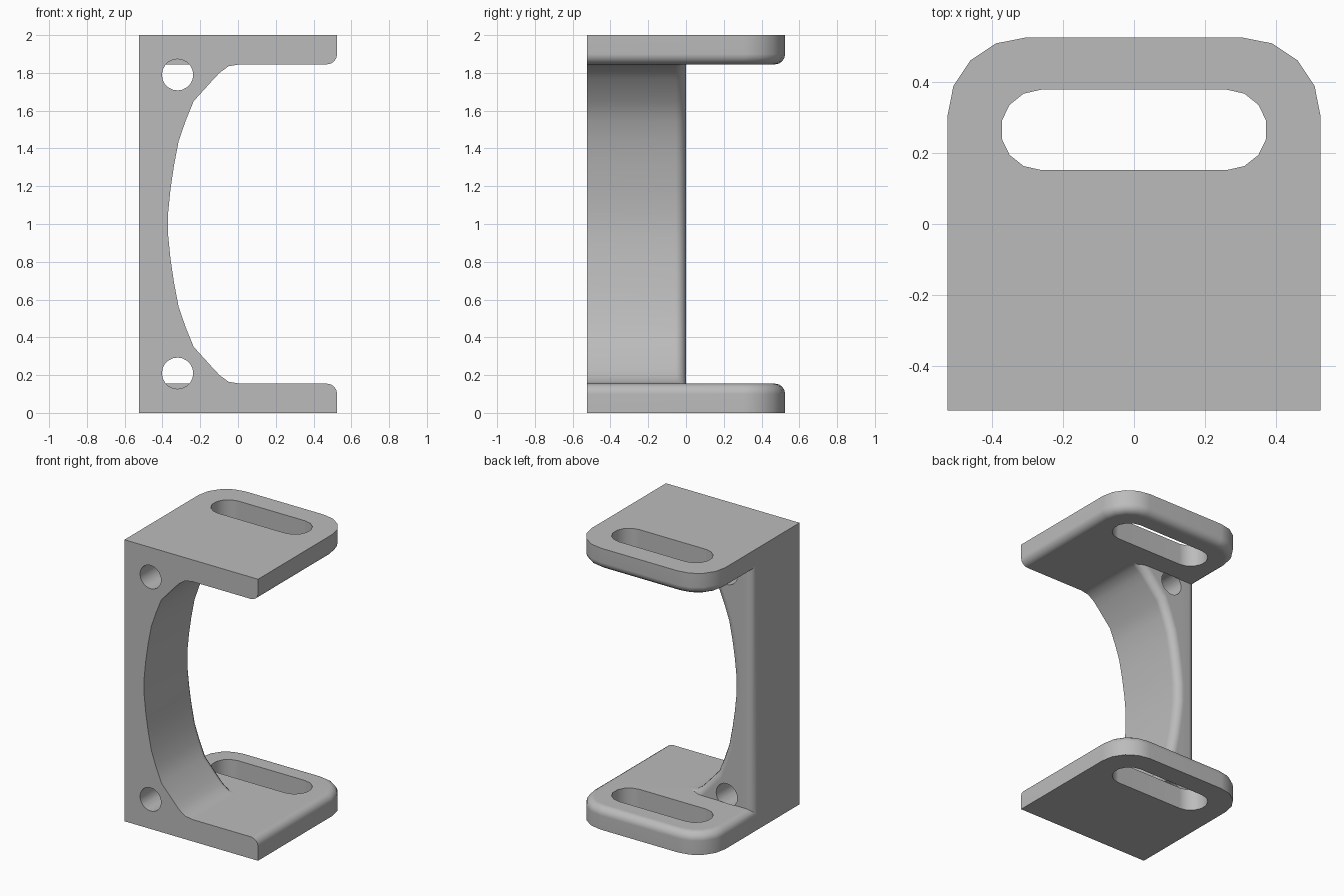
import bpy, bmesh, math

cube = bpy.data.objects.get("Cube")
if cube:
    bpy.data.objects.remove(cube, do_unlink=True)

HALF, THICK, FILLET = 0.525, 0.155, 0.055

grey = bpy.data.materials.new("plain grey")
grey.use_nodes = True
grey.diffuse_color = (0.5, 0.5, 0.5, 1)
grey.node_tree.nodes["Principled BSDF"].inputs["Base Color"].default_value = (0.5, 0.5, 0.5, 1)


def arc(cx, cy, r, start, end, steps):
    """Points along a circular arc, angles in degrees."""
    angles = [math.radians(start + (end - start) * i / steps) for i in range(steps + 1)]
    return [(cx + r * math.cos(a), cy + r * math.sin(a)) for a in angles]


def prism(name, outline, place, low, high, round_edge=None):
    """Extrude an outline between two levels, then fillet the chosen edges."""
    bm = bmesh.new()
    rings = [[bm.verts.new(place(a, b, h)) for a, b in outline] for h in (low, high)]
    n = len(outline)
    for ring in rings:
        bm.faces.new(ring)
    for i in range(n):
        j = (i + 1) % n
        bm.faces.new((rings[0][i], rings[0][j], rings[1][j], rings[1][i]))
    bmesh.ops.recalc_face_normals(bm, faces=bm.faces)
    if round_edge:
        edges = [e for e in bm.edges if round_edge(e.verts[0].co, e.verts[1].co)]
        bmesh.ops.bevel(bm, geom=edges, offset=FILLET, segments=4, profile=0.5,
                        affect='EDGES', clamp_overlap=False)
        bmesh.ops.recalc_face_normals(bm, faces=bm.faces)
    mesh = bpy.data.meshes.new(name)
    bm.to_mesh(mesh)
    bm.free()
    mesh.materials.append(grey)
    obj = bpy.data.objects.new(name, mesh)
    bpy.context.collection.objects.link(obj)
    return obj


def combine(target, other, operation):
    """Boolean a helper part into the target and discard the helper."""
    other.hide_render = True
    mod = target.modifiers.new(operation.lower(), 'BOOLEAN')
    mod.operation, mod.solver, mod.object = operation, 'EXACT', other
    bpy.context.view_layer.objects.active = target
    bpy.ops.object.modifier_apply(modifier=mod.name)
    bpy.data.objects.remove(other, do_unlink=True)


def flat(a, b, h):
    return (a, b, h)


def upright(a, b, h):
    return (a, h, b)


def near(a, b):
    return abs(a - b) < 1e-4


# Side wall with a curved inner face
half_curve = [(0.01, 1.845), (-0.05, 1.835), (-0.098, 1.80), (-0.13, 1.766),
              (-0.235, 1.65), (-0.278, 1.544), (-0.314, 1.44), (-0.339, 1.31),
              (-0.358, 1.18), (-0.37, 1.06)]
curve = half_curve + [(x, 2 - z) for x, z in reversed(half_curve)]
wall_outline = [(-HALF, 1.92), (0.01, 1.92)] + curve + [(0.01, 0.08), (-HALF, 0.08)]


def wall_back_edge(p, q):
    buried = near(p.z, q.z) and abs(p.z - 1) > 0.9
    lips = near(p.x, 0.01) and near(q.x, 0.01)
    return near(p.y, 0) and near(q.y, 0) and not buried and not lips


bracket = prism("bracket", wall_outline, upright, -HALF, 0, wall_back_edge)

# Top and bottom plates, rounded at the back corners and inner rim
r = 0.22
plate_outline = ([(-HALF, -HALF), (HALF, -HALF)]
                 + arc(HALF - r, HALF - r, r, 0, 90, 4)
                 + arc(r - HALF, HALF - r, r, 90, 180, 4))
for name, outer, inner in (("bottom_plate", 0, THICK), ("top_plate", 2, 2 - THICK)):
    def inner_rim(p, q):
        front = near(p.y, -HALF) and near(q.y, -HALF)
        return near(p.z, inner) and near(q.z, inner) and not front
    combine(bracket, prism(name, plate_outline, flat, outer, inner, inner_rim), 'UNION')

# Adjustment slot through both plates
slot = arc(0.262, 0.265, 0.113, -90, 90, 7) + arc(-0.262, 0.265, 0.113, 90, 270, 7)
combine(bracket, prism("slot_cutter", slot, flat, -0.1, 2.1), 'DIFFERENCE')

# Screw holes through the wall
for z in (0.21, 1.79):
    hole = arc(-0.32, z, 0.083, 0, 360, 20)[:-1]
    combine(bracket, prism("hole_cutter", hole, upright, -0.6, 0.002), 'DIFFERENCE')

# Smooth fillets, crisp corners
bpy.ops.object.select_all(action='DESELECT')
bracket.select_set(True)
bpy.context.view_layer.objects.active = bracket
bpy.ops.object.shade_smooth_by_angle(angle=math.radians(32))
weighted = bracket.modifiers.new("even_shading", 'WEIGHTED_NORMAL')
weighted.keep_sharp = True
